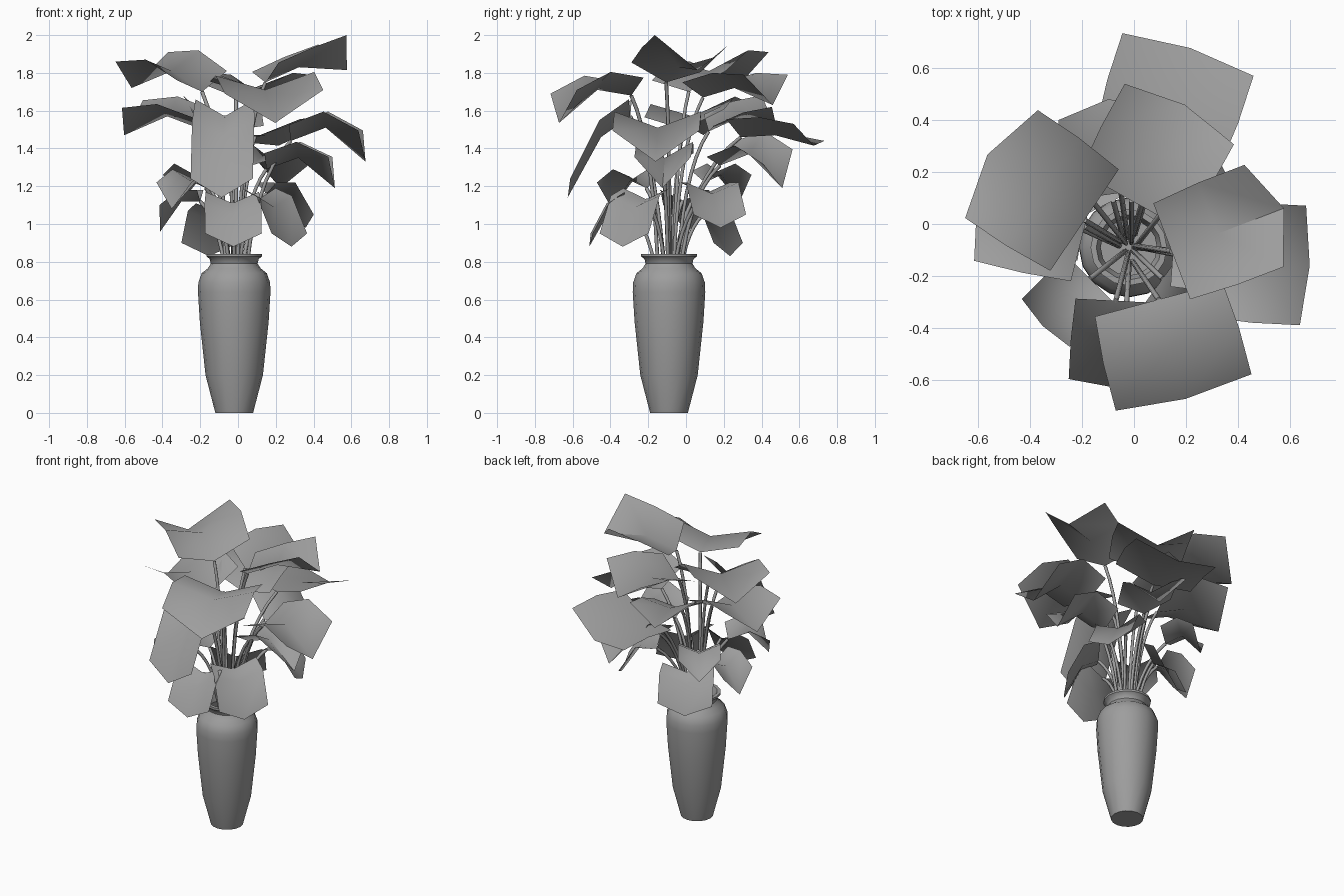
import bpy, bmesh
from math import radians, sin, cos, pi
from mathutils import Vector

if "Cube" in bpy.data.objects:
    bpy.data.objects.remove(bpy.data.objects["Cube"])

CX, CY = -0.02, -0.09   # vase axis

grey = bpy.data.materials.new("mid_grey")
grey.diffuse_color = (.34, .34, .34, 1)
grey.use_nodes = True
grey.node_tree.nodes["Principled BSDF"].inputs["Base Color"].default_value = grey.diffuse_color


def add_object(name, bm, angle):
    bmesh.ops.recalc_face_normals(bm, faces=bm.faces)
    me = bpy.data.meshes.new(name)
    bm.to_mesh(me)
    bm.free()
    me.materials.append(grey)
    ob = bpy.data.objects.new(name, me)
    bpy.context.collection.objects.link(ob)
    bpy.ops.object.select_all(action='DESELECT')
    bpy.context.view_layer.objects.active = ob
    ob.select_set(True)
    bpy.ops.object.shade_smooth_by_angle(angle=radians(angle))
    return ob


# vase: lathed profile with rim and inner wall
profile = [(0, 0), (.10, 0), (.152, .2), (.182, .48), (.192, .64), (.19, .69),
           (.172, .74), (.14, .765), (.124, .79), (.13, .815), (.147, .828), (.147, .842),
           (.125, .842), (.108, .79), (.15, .72), (.15, .6), (0, .6)]
bm = bmesh.new()
vs = [bm.verts.new((CX + r, CY, z)) for r, z in profile]
es = [bm.edges.new(p) for p in zip(vs, vs[1:])]
bmesh.ops.spin(bm, geom=vs + es, cent=(CX, CY, 0), axis=(0, 0, 1), angle=2 * pi, steps=16)
bmesh.ops.remove_doubles(bm, verts=bm.verts, dist=1e-4)
add_object("vase", bm, 45)


def leaf(name, x, y, z, az, length, half, mid, end, roll=0, lift=.085):
    """Folded 3x3 leaf: notch at the stem, raised sides, drooping tip."""
    a = radians(az)
    fwd = Vector((cos(a), sin(a), 0))
    right = Vector((sin(a), -cos(a), 0))
    drop = .08 if end > -.1 else .01
    if lift < .055:
        drop = .02
    bm = bmesh.new()
    grid = []
    for t, h in ((0, 0), (.5, mid), (1, end)):
        row = []
        for s in (-1, 0, 1):
            w = half * (.94 if t == 0 else 1)
            d = length * t
            dz = h + (lift + s * roll if s else 0)
            if t == 1 and s == 0:      # tip
                d, dz = length * (1.07 + max(0, end)), h - drop
            row.append(bm.verts.new(Vector((x, y, z + dz)) + fwd * d + right * s * w))
        grid.append(row)
    for r0, r1 in zip(grid, grid[1:]):
        for i in (0, 1):
            bm.faces.new((r0[i], r1[i], r1[i + 1], r0[i + 1]))
    add_object(name, bm, 60)


def stem(name, i, x, y, z, az):
    """Thin tube bending from the vase mouth out to the leaf notch."""
    a = radians(az)
    r = .02 + .035 * (i % 3) / 2
    p0 = Vector((CX + r * cos(a), CY + r * sin(a), .62))
    p2 = Vector((x, y, z))
    p1 = Vector((p0.x + .15 * (x - p0.x), p0.y + .15 * (y - p0.y), .62 + (z - .62) * .75))
    cu = bpy.data.curves.new(name, 'CURVE')
    cu.dimensions = '3D'
    cu.bevel_depth = .01
    cu.bevel_resolution = 1
    cu.use_fill_caps = True
    cu.materials.append(grey)
    sp = cu.splines.new('POLY')
    n = 8
    sp.points.add(n)
    for k in range(n + 1):
        t = k / n
        p = p0 * (1 - t) ** 2 + p1 * 2 * t * (1 - t) + p2 * t * t
        sp.points[k].co = (*p, 1)
    bpy.context.collection.objects.link(bpy.data.objects.new(name, cu))


# x, y, z of notch, azimuth, length, half width, mid rise, end rise, roll, side lift
large = [
    (.145, -.105, 1.75, 21, .38, .21, .08, .145, .025, .08),
    (-.19, .015, 1.70, 146, .385, .25, .11, .10, .025, .085),
    (.095, -.29, 1.68, -75, .37, .27, .03, -.065, -.01, .085),
    (-.01, .09, 1.67, 61, .38, .24, .05, .04, 0, .08),
    (-.19, -.01, 1.50, 166, .38, .23, .07, .05, .02, .085),
    (.28, -.14, 1.44, -3, .37, .23, .07, -.03, 0, .085),
    (-.07, -.295, 1.57, -93, .31, .165, -.11, -.42, 0, .09),
    (.09, .29, 1.46, 72, .38, .265, .01, -.025, .045, .05),
    (.07, .18, 1.31, 65, .34, .18, .06, -.04, -.04, .085),
    (.15, -.10, 1.29, -4, .34, .15, .06, -.02, 0, .085),
    (-.05, .12, 1.49, 98, .31, .2, .07, .10, -.03, .06),
]
small = [
    (-.17, -.21, 1.19, 225, .24, .13, .04, -.03),
    (-.20, -.02, 1.12, 172, .20, .13, 0, -.08),
    (-.03, -.33, 1.11, -88, .17, .15, -.06, -.22),
    (.11, -.21, 1.13, -36, .20, .16, -.04, -.24),
    (.15, .10, 1.16, 22, .21, .15, 0, -.17),
    (-.08, .09, 1.05, 117, .15, .17, -.04, -.21),
    (-.17, .10, 1.22, 125, .21, .13, .04, -.02),
]
for i, p in enumerate(large):
    leaf(f"large_leaf_{i + 1}", *p)
    stem(f"large_stem_{i + 1}", i, *p[:4])
for i, p in enumerate(small):
    leaf(f"small_leaf_{i + 1}", *p, lift=.06)
    stem(f"small_stem_{i + 1}", i, *p[:4])
